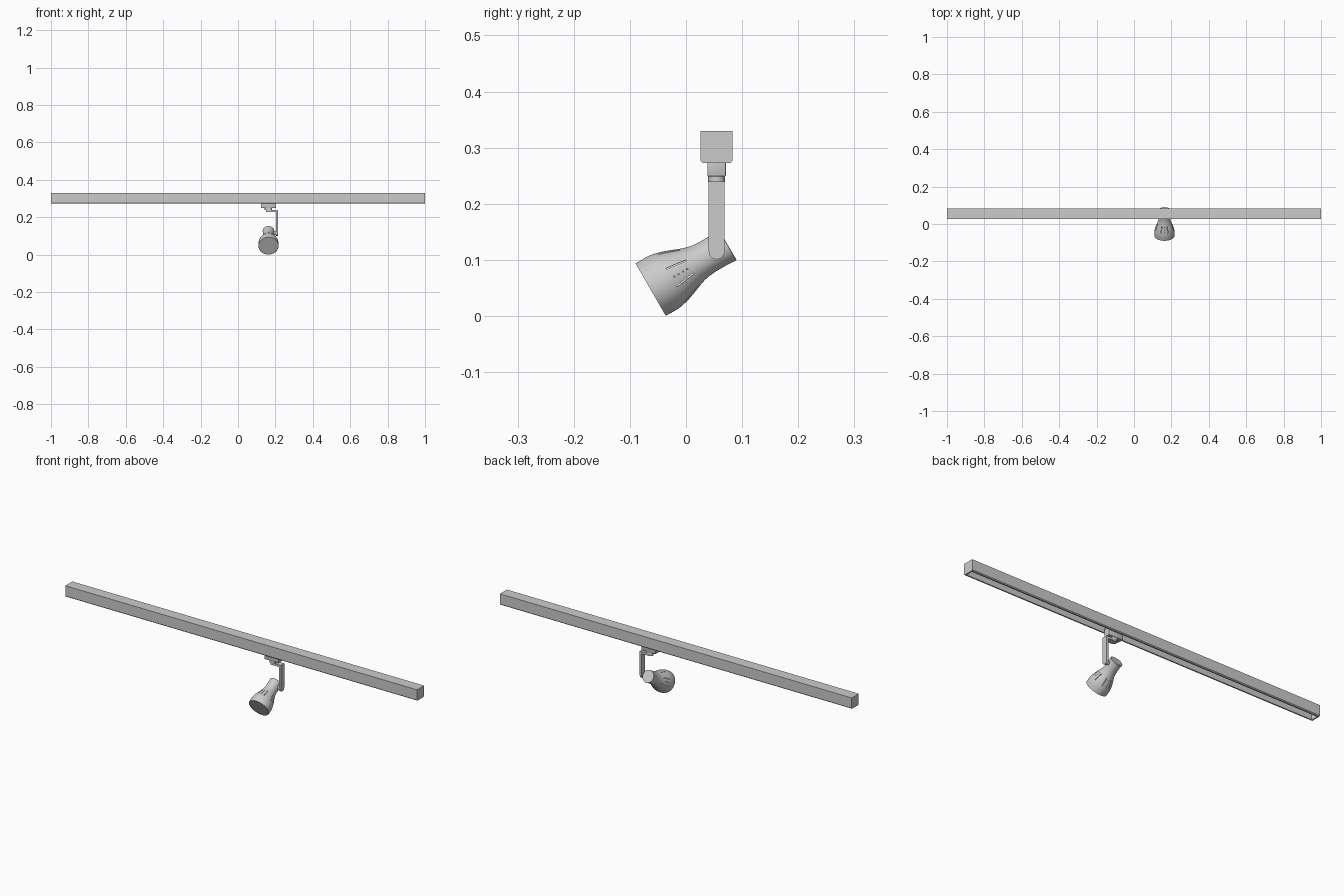
import bpy, bmesh
from math import sin, cos, pi, radians
from mathutils import Matrix, Vector

if "Cube" in bpy.data.objects:
    bpy.data.objects.remove(bpy.data.objects["Cube"])

CX, CY = 0.163, 0.0545          # lamp x position, track centre y


def finish(name, bm, smooth=True):
    bmesh.ops.remove_doubles(bm, verts=bm.verts, dist=1e-6)
    bmesh.ops.recalc_face_normals(bm, faces=bm.faces)
    me = bpy.data.meshes.new(name)
    bm.to_mesh(me)
    bm.free()
    ob = bpy.data.objects.new(name, me)
    bpy.context.collection.objects.link(ob)
    if smooth:
        shade(ob)
    return ob


def shade(ob):
    bpy.ops.object.select_all(action='DESELECT')
    ob.select_set(True)
    bpy.context.view_layer.objects.active = ob
    bpy.ops.object.shade_smooth_by_angle(angle=radians(32))


def prism(name, pts, vec):
    """Extrude a closed outline along a vector."""
    bm = bmesh.new()
    f = bm.faces.new([bm.verts.new(p) for p in pts])
    r = bmesh.ops.extrude_face_region(bm, geom=[f])
    bmesh.ops.translate(bm, vec=vec, verts=[v for v in r['geom'] if isinstance(v, bmesh.types.BMVert)])
    return finish(name, bm)


def stadium(x0, x1, w, z, n=10, y=CY):
    """Outline with rounded ends in the xy plane."""
    r = w / 2
    return [(c + r * cos(a0 + pi * i / n), y + r * sin(a0 + pi * i / n), z)
            for c, a0 in ((x1 - r, -pi / 2), (x0 + r, pi / 2)) for i in range(n + 1)]


def box(bm, x0, x1, y0, y1, z0, z1, m=Matrix()):
    s = Matrix.Diagonal((x1 - x0, y1 - y0, z1 - z0, 1))
    t = Matrix.Translation(((x0 + x1) / 2, (y0 + y1) / 2, (z0 + z1) / 2))
    return bmesh.ops.create_cube(bm, size=1, matrix=m @ t @ s)


def revolve(name, prof, m, steps=64):
    """Spin (radius, height) points about local z."""
    bm = bmesh.new()
    vs = [bm.verts.new((r, 0, z)) for r, z in prof]
    es = [bm.edges.new(p) for p in zip(vs, vs[1:])]
    bmesh.ops.spin(bm, geom=vs + es, cent=(0, 0, 0), axis=(0, 0, 1), angle=2 * pi, steps=steps)
    bmesh.ops.transform(bm, matrix=m, verts=bm.verts)
    return finish(name, bm)


# Track: downward-open channel with inner lips
half, z0, z1, c = 0.0285, 0.273, 0.33, 0.004
right = [(half, z1), (half, z0 + c), (half - c, z0), (0.018, z0), (0.018, z0 + 0.006),
         (0.022, z0 + 0.006), (0.022, z1 - 0.012)]
outline = right + [(-y, z) for y, z in reversed(right)]
prism("track_channel", [(-0.994, CY + y, z) for y, z in outline], (1.988, 0, 0))

# Closed end caps
cap = right[:3] + [(-y, z) for y, z in reversed(right[:3])]
for name, x in (("track_end_left", -1.0), ("track_end_right", 0.994)):
    prism(name, [(x, CY + y, z) for y, z in cap], (0.006, 0, 0))

# Adapter clipped into the track, with its collar
bm = bmesh.new()
box(bm, CX - 0.04, CX + 0.04, CY - 0.0165, CY + 0.0165, 0.249, 0.290)
bmesh.ops.bevel(bm, geom=bm.edges[:], offset=0.002, segments=2, affect='EDGES', profile=0.5)
finish("track_adapter", bm)
prism("adapter_collar", stadium(CX - 0.02, CX + 0.02, 0.030, 0.239), (0, 0, 0.011))

# Bent hanger arm: top plate and vertical strap with round foot
prism("arm_top_plate", stadium(CX - 0.014, CX + 0.014, 0.028, 0.229)[11:] +
      [(0.215, CY - 0.014, 0.229), (0.215, CY + 0.014, 0.229)], (0, 0, 0.011))
foot = [(0.204, CY + 0.014 * cos(a), 0.115 + 0.014 * sin(a))
        for a in (pi + pi * i / 16 for i in range(17))]
prism("arm_strap", foot + [(0.204, CY + 0.014, 0.240), (0.204, CY - 0.014, 0.240)], (0.011, 0, 0))

# Lamp frame: local z runs from the open mouth to the back, local x is world x
axis = Vector((0, cos(pi / 6), 0.5))
ex = Vector((1, 0, 0))
M = Matrix((ex, axis.cross(ex), axis)).transposed().to_4x4()
M.translation = (CX, -0.063, 0.047)

# Lamp shade: double-walled shell of revolution
outer = [(0.0537, 0), (0.0541, 0.014), (0.0540, 0.026), (0.0525, 0.036), (0.049, 0.050),
         (0.044, 0.064), (0.038, 0.079), (0.0335, 0.092), (0.031, 0.104), (0.030, 0.118),
         (0.030, 0.138), (0.031, 0.158), (0.0302, 0.159), (0, 0.159)]
inner = [(0, 0.156)] + [(r - 0.002, z) for r, z in reversed(outer[1:11])] + [(0.0517, 0), (0.0537, 0)]
shade_ob = revolve("lamp_shade", outer + inner, M)

# Vent cutters: slot pairs with a row of holes on four sides
bm = bmesh.new()
for k in range(4):
    for da in (-21, 21):
        rot = Matrix.Rotation(k * pi / 2 + radians(da), 4, 'Z')
        box(bm, 0.025, 0.065, -0.0011, 0.0011, 0.043, 0.081, M @ rot)
    for j in range(4):
        hole = (M @ Matrix.Rotation(k * pi / 2 + 0.02, 4, 'Z')
                @ Matrix.Translation((0.045, 0, 0.048 + j * 0.009)) @ Matrix.Rotation(pi / 2, 4, 'Y'))
        bmesh.ops.create_cone(bm, cap_ends=True, segments=10, radius1=0.0013, radius2=0.0013,
                              depth=0.04, matrix=hole)
cutter = finish("vent_cutter", bm, smooth=False)
cutter.hide_render = True
mod = shade_ob.modifiers.new("vents", 'BOOLEAN')
mod.operation, mod.solver, mod.object = 'DIFFERENCE', 'EXACT', cutter
bpy.ops.object.select_all(action='DESELECT')
bpy.context.view_layer.objects.active = shade_ob
shade_ob.select_set(True)
bpy.ops.object.modifier_apply(modifier=mod.name)
bpy.data.objects.remove(cutter)
shade(shade_ob)

# Front lens disc just inside the mouth
revolve("lamp_lens", [(0, 0.0015), (0.0522, 0.0015), (0.0522, 0.004), (0, 0.004)], M)

# Pivot pin between strap and lamp neck
pin = Matrix.Translation((0.190, CY, 0.1145)) @ Matrix.Rotation(pi / 2, 4, 'Y')
revolve("pivot_pin", [(0, 0), (0.009, 0), (0.009, 0.0145), (0, 0.0145)], pin, 24)
